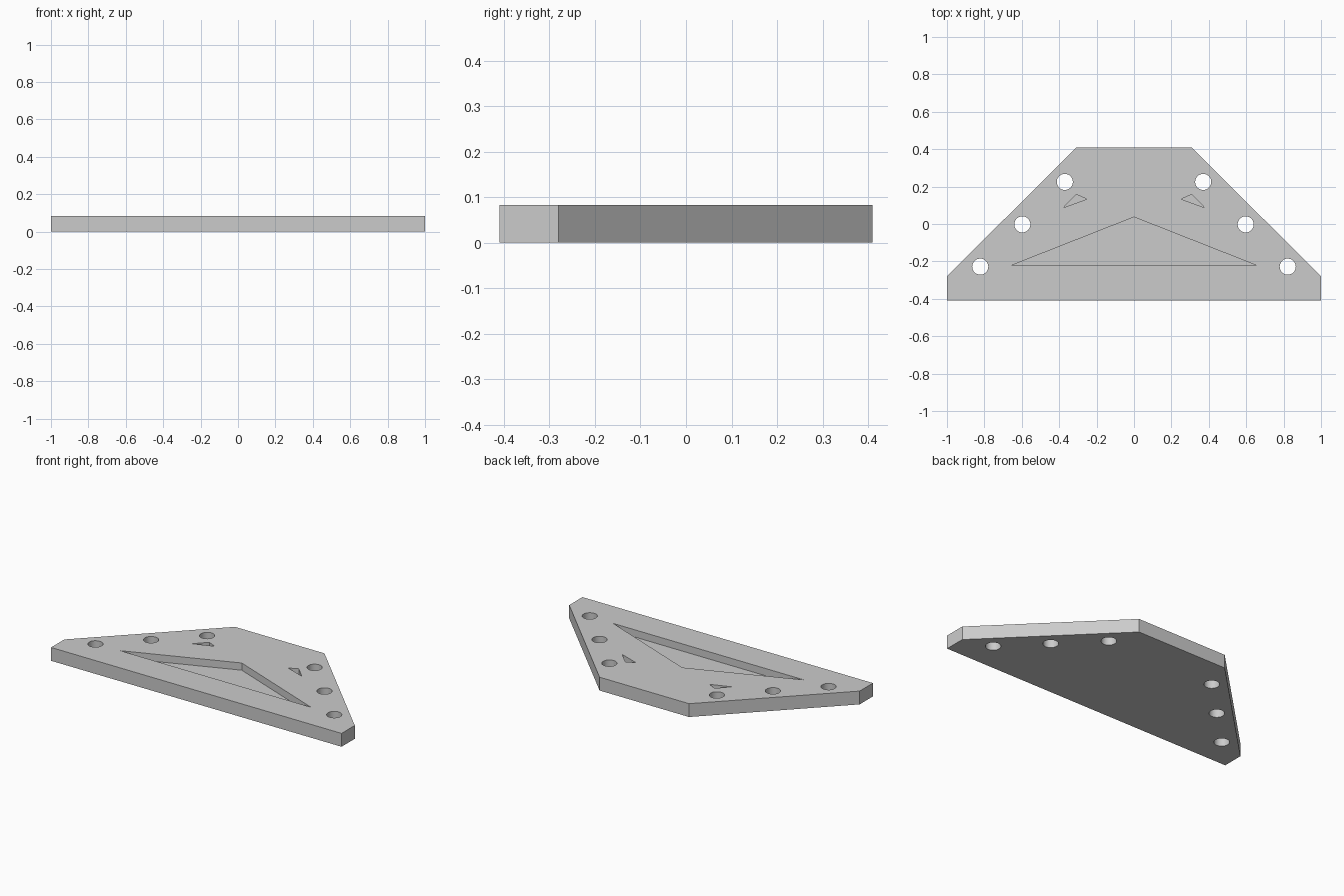
import bpy
import bmesh
import math

THICK = 0.083      # plate thickness
FLOOR = 0.038      # height of the pocket floors
HOLE_R = 0.043

if "Cube" in bpy.data.objects:
    bpy.data.objects.remove(bpy.data.objects["Cube"], do_unlink=True)

grey = bpy.data.materials.new("plain grey")
grey.use_nodes = True
colour = (0.6, 0.6, 0.6, 1)
grey.diffuse_color = colour
grey.node_tree.nodes["Principled BSDF"].inputs["Base Color"].default_value = colour


def prism(name, outline, z0, z1):
    """Extrude a closed outline from z0 up to z1."""
    bm = bmesh.new()
    face = bm.faces.new([bm.verts.new((x, y, z0)) for x, y in outline])
    grown = bmesh.ops.extrude_face_region(bm, geom=[face])["geom"]
    top = [v for v in grown if isinstance(v, bmesh.types.BMVert)]
    bmesh.ops.translate(bm, vec=(0, 0, z1 - z0), verts=top)
    bmesh.ops.recalc_face_normals(bm, faces=bm.faces)
    mesh = bpy.data.meshes.new(name)
    bm.to_mesh(mesh)
    bm.free()
    mesh.materials.append(grey)
    obj = bpy.data.objects.new(name, mesh)
    bpy.context.collection.objects.link(obj)
    return obj


def circle(cx, cy, r, n=32):
    return [(cx + r * math.cos(math.tau * i / n), cy + r * math.sin(math.tau * i / n))
            for i in range(n)]


def mirrored(points):
    return [(-x, y) for x, y in points]


# Trapezoid plate with clipped lower corners
half = [(1, -0.41), (1, -0.28), (0.308, 0.41)]
plate = prism("bracket_plate", half + mirrored(half)[::-1], 0, THICK)

# Through holes along both sloping edges
cutters = []
for cx, cy in [(0.37, 0.225), (0.597, -0.002), (0.822, -0.228)]:
    for side in (-1, 1):
        cutters.append(prism("bolt_hole_cutter", circle(side * cx, cy, HOLE_R), -0.1, 0.2))

# Blind triangular pockets in the top face
large = [(-0.657, -0.222), (0.657, -0.222), (0, 0.037)]
small = [(0.378, 0.087), (0.308, 0.158), (0.253, 0.133)]
for outline in (large, small, mirrored(small)):
    cutters.append(prism("pocket_cutter", outline, FLOOR, 0.2))

# Cut everything, then discard the cutters
bpy.context.view_layer.objects.active = plate
plate.select_set(True)
for cutter in cutters:
    cutter.hide_render = True
    cut = plate.modifiers.new("cut", 'BOOLEAN')
    cut.operation = 'DIFFERENCE'
    cut.solver = 'EXACT'
    cut.object = cutter
    bpy.ops.object.modifier_apply(modifier=cut.name)
    bpy.data.objects.remove(cutter, do_unlink=True)

bpy.ops.object.shade_smooth_by_angle(angle=math.radians(30))
